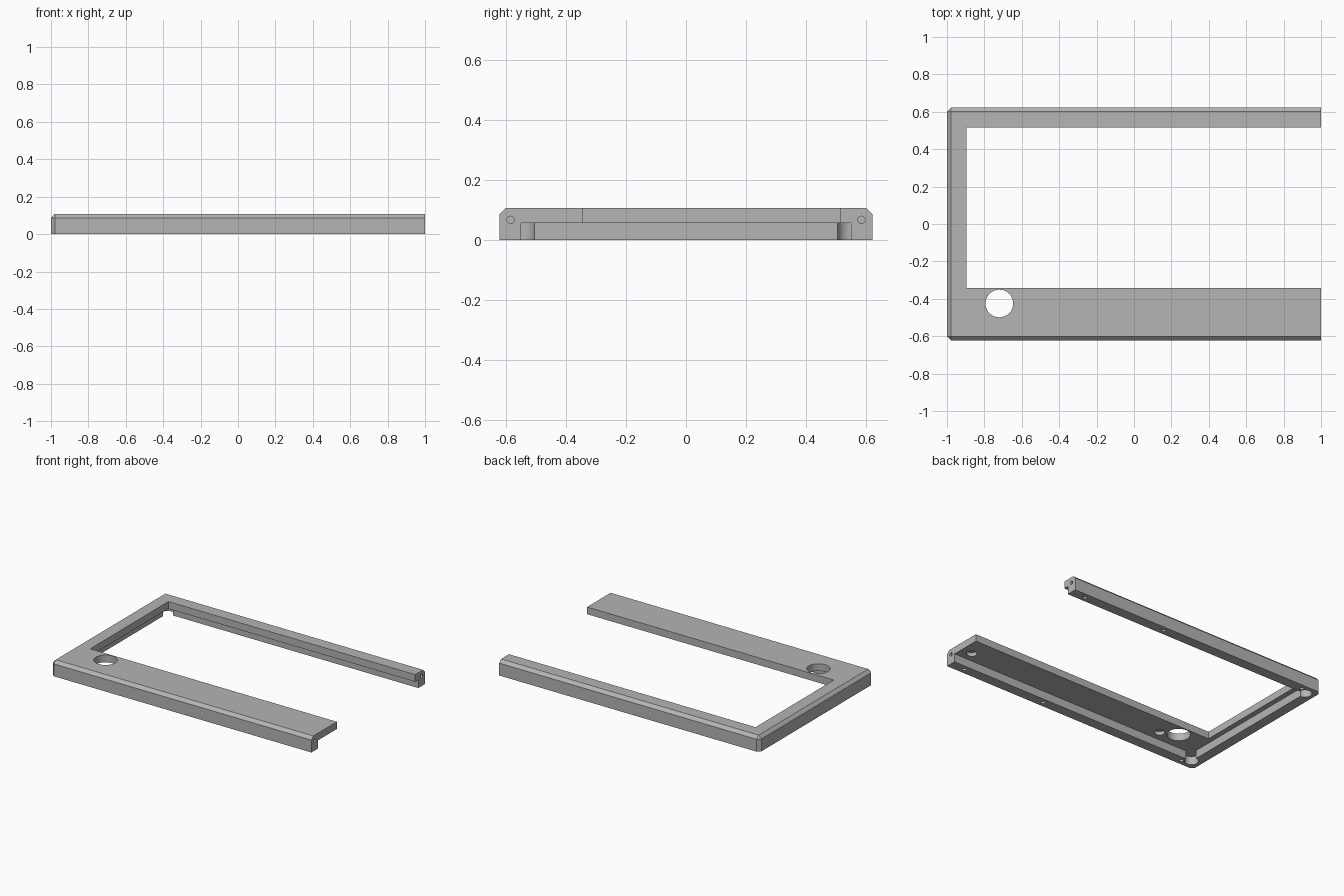
import bpy, bmesh, math
from mathutils import Matrix, Vector

cube = bpy.data.objects.get("Cube")
if cube:
    bpy.data.objects.remove(cube, do_unlink=True)

HALF_Y, TOP = 0.622, 0.107      # outer half depth and height
CAVITY_Y, CAVITY_TOP = 0.55, 0.057
CAVITY_X = -0.93
RAIL_Y = 0.585                  # centre line of the rail screw holes

grey = bpy.data.materials.new("plain grey")
grey.use_nodes = True
colour = (0.46, 0.46, 0.46, 1)
grey.diffuse_color = colour
grey.node_tree.nodes["Principled BSDF"].inputs["Base Color"].default_value = colour


def make_object(name, bm):
    mesh = bpy.data.meshes.new(name)
    bm.to_mesh(mesh)
    bm.free()
    obj = bpy.data.objects.new(name, mesh)
    mesh.materials.append(grey)
    bpy.context.collection.objects.link(obj)
    return obj


def box_mesh(low, high):
    low, high = Vector(low), Vector(high)
    bm = bmesh.new()
    bmesh.ops.create_cube(bm, size=1, matrix=Matrix.Translation((low + high) / 2)
                          @ Matrix.Diagonal((*(high - low), 1)))
    return bm


def cylinder_mesh(centre, radius, depth, sideways=False):
    bm = bmesh.new()
    turn = Matrix.Rotation(math.pi / 2 if sideways else 0, 4, 'Y')
    bmesh.ops.create_cone(bm, cap_ends=True, segments=40, radius1=radius,
                          radius2=radius, depth=depth,
                          matrix=Matrix.Translation(centre) @ turn)
    return bm


# Outer block, chamfered on the top rim and the two closed corners
bm = box_mesh((-1, -HALF_Y, 0), (1, HALF_Y, TOP))


def is_chamfered(edge):
    a, b = (v.co for v in edge.verts)
    if a.x > 0 and b.x > 0:
        return False
    on_top = min(a.z, b.z) > 0.01
    upright = abs(a.z - b.z) > 0.01
    return on_top or upright


bmesh.ops.bevel(bm, geom=[e for e in bm.edges if is_chamfered(e)],
                offset=0.021, segments=1, affect='EDGES')
frame = make_object("frame", bm)


def cut(bm):
    cutter = make_object("cutter", bm)
    cutter.hide_render = True
    mod = frame.modifiers.new("cut", 'BOOLEAN')
    mod.operation, mod.solver, mod.object = 'DIFFERENCE', 'EXACT', cutter
    bpy.context.view_layer.objects.active = frame
    bpy.ops.object.modifier_apply(modifier=mod.name)
    bpy.data.objects.remove(cutter, do_unlink=True)


# Main opening and the hollow underside, both open at the +x end
cut(box_mesh((-0.895, -0.343, -1), (2, 0.515, 1)))
cut(box_mesh((CAVITY_X, -CAVITY_Y, -1), (2, CAVITY_Y, CAVITY_TOP)))

for side in (-1, 1):
    # Round relief in each closed corner of the hollow
    cut(cylinder_mesh((CAVITY_X, side * CAVITY_Y, CAVITY_TOP - 0.1), 0.044, 0.2))
    # Screw holes under the rails
    for x in (-0.876, 0.25, 0.89):
        cut(cylinder_mesh((x, side * RAIL_Y, 0), 0.013, 0.08))
    # Screw hole in the open end of each rail
    cut(cylinder_mesh((1, side * RAIL_Y, 0.068), 0.012, 0.16, sideways=True))

# Large through hole and two blind sockets under the wide panel
cut(cylinder_mesh((-0.72, -0.425, 0.05), 0.074, 1))
for x in (-0.61, 0.92):
    cut(cylinder_mesh((x, -0.48, CAVITY_TOP), 0.033, 0.05))

bpy.ops.object.select_all(action='DESELECT')
frame.select_set(True)
bpy.context.view_layer.objects.active = frame
bpy.ops.object.shade_smooth_by_angle(angle=math.radians(30))
